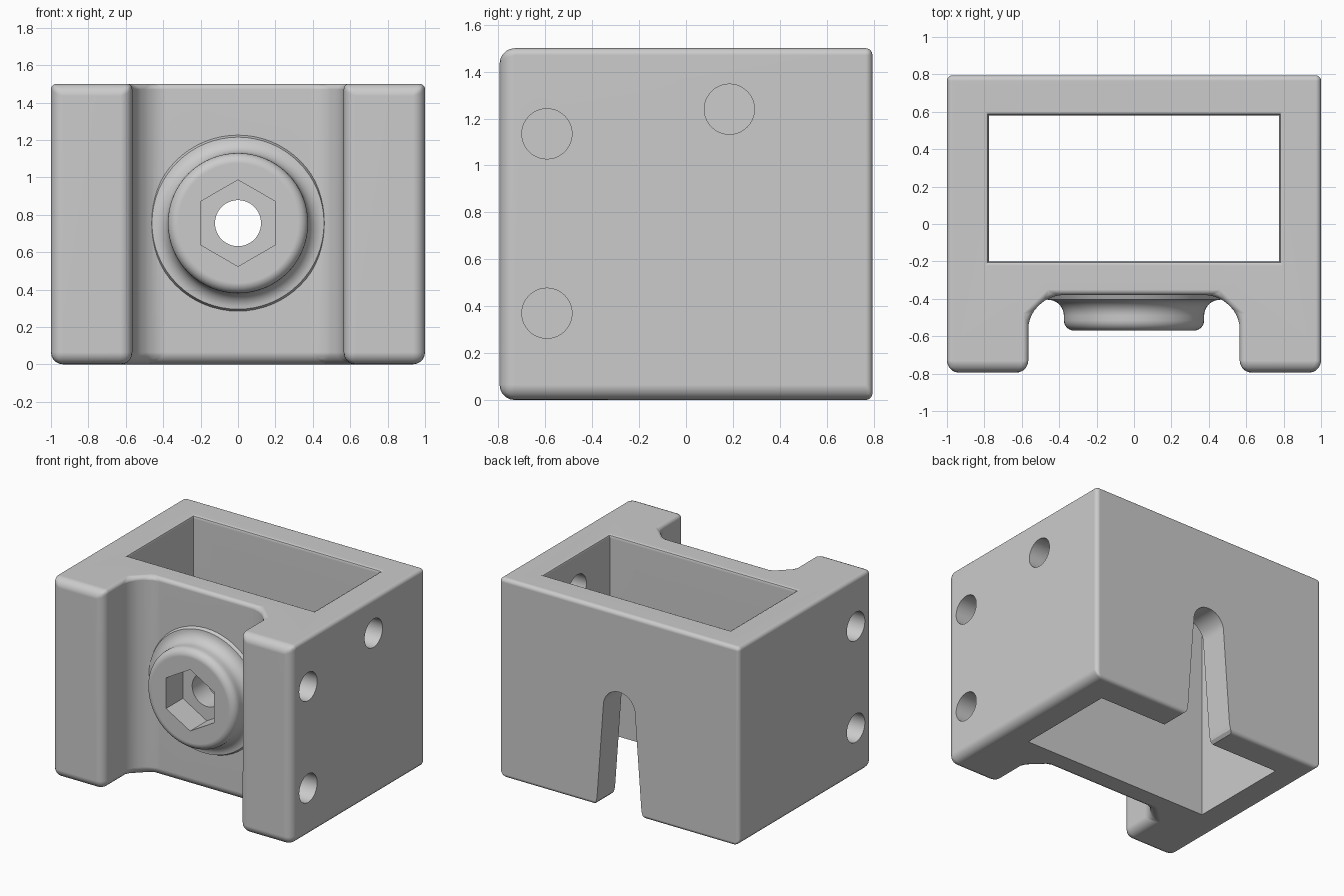
import bpy, bmesh
from math import sin, cos, pi

if "Cube" in bpy.data.objects:
    bpy.data.objects.remove(bpy.data.objects["Cube"], do_unlink=True)

grey = bpy.data.materials.new("plain_grey")
grey.use_nodes = True
grey.diffuse_color = (0.6, 0.6, 0.6, 1)
grey.node_tree.nodes["Principled BSDF"].inputs["Base Color"].default_value = (0.6, 0.6, 0.6, 1)

HEIGHT, BACK, FRONT = 1.5, 0.795, -0.795
BOSS_Z = 0.755


def loft(name, rings, weight_rule=None):
    """Closed solid through matching rings of points."""
    bm = bmesh.new()
    loops = [[bm.verts.new(p) for p in ring] for ring in rings]
    n = len(loops[0])
    for a, b in zip(loops, loops[1:]):
        for i in range(n):
            j = (i + 1) % n
            bm.faces.new((a[i], a[j], b[j], b[i]))
    bm.faces.new(loops[0])
    bm.faces.new(loops[-1])
    bmesh.ops.recalc_face_normals(bm, faces=bm.faces)
    if weight_rule:
        layer = bm.edges.layers.float.new("bevel_weight_edge")
        for e in bm.edges:
            e[layer] = weight_rule(e)
    mesh = bpy.data.meshes.new(name)
    bm.to_mesh(mesh)
    bm.free()
    mesh.materials.append(grey)
    ob = bpy.data.objects.new(name, mesh)
    bpy.context.collection.objects.link(ob)
    return ob


def round_y(radius, y, n=64):
    """Ring around the boss axis."""
    return [(radius * cos(pi / 2 + 2 * pi * i / n), y,
             BOSS_Z + radius * sin(pi / 2 + 2 * pi * i / n)) for i in range(n)]


def round_x(x, y, z, radius=0.107, n=40):
    return [(x, y + radius * cos(2 * pi * i / n), z + radius * sin(2 * pi * i / n))
            for i in range(n)]


def apply(mod):
    bpy.context.view_layer.objects.active = body
    bpy.ops.object.modifier_apply(modifier=mod.name)


def combine(other, operation):
    mod = body.modifiers.new(operation, "BOOLEAN")
    mod.operation, mod.object, mod.solver = operation, other, "EXACT"
    apply(mod)
    bpy.data.objects.remove(other, do_unlink=True)


# Housing: outline with two front rails and chamfered channel corners
half = [(1, BACK), (1, FRONT), (0.565, FRONT), (0.565, -0.49), (0.45, -0.38)]
outline = half + [(-x, y) for x, y in reversed(half)]


def edge_weight(e):
    a, b = (v.co for v in e.verts)
    mid = (a + b) / 2
    if abs(a.z - b.z) > 0.1:
        return 1 if mid.y < 0.5 else 0.45
    big = mid.y < -0.7 or (mid.z < 0.1 and mid.y < 0.7)
    return 1 if big else 0.45


body = loft("housing", [[(x, y, z) for x, y in outline] for z in (0, HEIGHT)], edge_weight)
bevel = body.modifiers.new("rounding", "BEVEL")
bevel.limit_method, bevel.width, bevel.segments = "WEIGHT", 0.065, 5
apply(bevel)

# Round boss with rounded rim and filleted foot
lip, fillet = 0.055, 0.085
profile = [(0.375 - lip + lip * sin(t * pi / 12), -0.57 + lip - lip * cos(t * pi / 12))
           for t in range(7)]
profile += [(0.46 - fillet * cos(t * pi / 16), -0.49 + fillet * sin(t * pi / 16))
            for t in range(9)]
profile += [(0.475, -0.37), (0.475, -0.3)]
combine(loft("boss", [round_y(r, y) for r, y in profile]), "UNION")


# Rectangular cavity with a flared top rim
def rectangle(z, grow=0):
    x, near, far = 0.775 + grow, -0.2 - grow, 0.58 + grow
    return [(-x, near, z), (x, near, z), (x, far, z), (-x, far, z)]


combine(loft("cavity", [rectangle(-0.1), rectangle(HEIGHT - 0.025),
                        rectangle(HEIGHT - 0.008, 0.007), rectangle(HEIGHT, 0.022),
                        rectangle(HEIGHT + 0.1, 0.022)]), "DIFFERENCE")

# Screw hole and hexagonal pocket through the boss
combine(loft("screw_hole", [round_y(0.123, -0.7), round_y(0.123, 0.0)]), "DIFFERENCE")
combine(loft("hex_pocket", [round_y(0.231, -0.7, 6), round_y(0.231, -0.37, 6)]), "DIFFERENCE")

# Tapered slot with round top in the back wall
side = [(0.24, -0.05), (0.215, 0), (0.195, 0.02), (0.185, 0.06)]
arch = [(0.132 * cos(t * pi / 20), 0.77 + 0.132 * sin(t * pi / 20)) for t in range(21)]
slot = side + arch + [(-x, z) for x, z in reversed(side)]
combine(loft("slot", [[(x, y, z) for x, z in slot] for y in (0.4, 0.95)]), "DIFFERENCE")

# Blind holes in both rails, and one through the left wall
for s in (-1, 1):
    for z in (0.37, 1.135):
        combine(loft("rail_hole", [round_x(s * 1.1, -0.593, z),
                                   round_x(s * 0.72, -0.593, z)]), "DIFFERENCE")
combine(loft("wall_hole", [round_x(1.1, 0.185, 1.24), round_x(0.6, 0.185, 1.24)]), "DIFFERENCE")

# Smooth shading with crisp edges
bpy.ops.object.select_all(action="DESELECT")
body.select_set(True)
bpy.context.view_layer.objects.active = body
bpy.ops.object.shade_smooth_by_angle(angle=pi / 6)
normals = body.modifiers.new("even_normals", "WEIGHTED_NORMAL")
normals.keep_sharp = True
